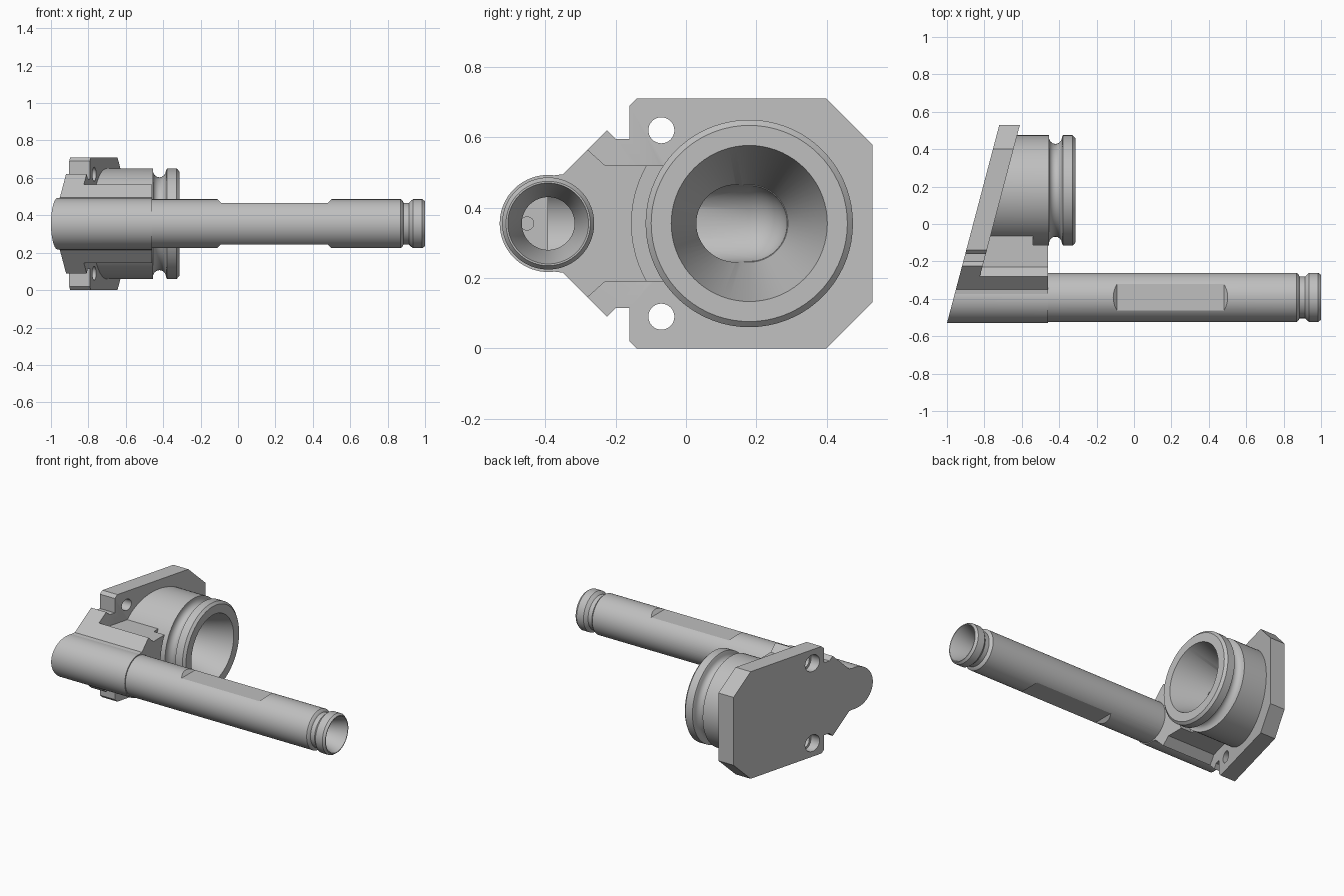
import bpy, bmesh
from math import sin, cos, pi
from mathutils import Matrix

old = bpy.data.objects.get("Cube")
if old:
    bpy.data.objects.remove(old, do_unlink=True)

MID = 0.355            # height of the mirror plane
TUBE_Y, CUP_Y = -0.392, 0.18
SLOPE = 0.264          # tilt of the mounting face

metal = bpy.data.materials.new("light_grey_metal")
grey = (0.52, 0.52, 0.52, 1)
metal.diffuse_color = grey
metal.use_nodes = True
metal.node_tree.nodes["Principled BSDF"].inputs["Base Color"].default_value = grey


def slant(off):
    """x of a plane parallel to the mounting face"""
    return lambda y, z: -0.86 + SLOPE * y + off


def flat(x):
    return lambda y, z: x


def finish(name, bm):
    bmesh.ops.recalc_face_normals(bm, faces=bm.faces)
    mesh = bpy.data.meshes.new(name)
    bm.to_mesh(mesh)
    bm.free()
    mesh.materials.append(metal)
    obj = bpy.data.objects.new(name, mesh)
    bpy.context.collection.objects.link(obj)
    return obj


def loft(name, rings):
    """solid from a row of matching rings with flat end caps"""
    bm = bmesh.new()
    loops = [[bm.verts.new(p) for p in ring] for ring in rings]
    n = len(loops[0])
    for a, b in zip(loops, loops[1:]):
        for i in range(n):
            j = (i + 1) % n
            bm.faces.new((a[i], a[j], b[j], b[i]))
    bm.faces.new(loops[0])
    bm.faces.new(loops[-1])
    return finish(name, bm)


def prism(name, outline, start, end):
    """extrude a (y, z) outline along x between two planes"""
    return loft(name, [[(f(y, z), y, z) for y, z in outline] for f in (start, end)])


def lathe(name, profile, cy, cz=MID, start=None, n=72):
    """turn an (x, radius) profile about an axis along x"""
    rings = []
    for k, (x, r) in enumerate(profile):
        ring = []
        for i in range(n):
            a = 2 * pi * i / n
            y, z = cy + r * cos(a), cz + r * sin(a)
            ring.append((start(y, z) if start and k == 0 else x, y, z))
        rings.append(ring)
    return loft(name, rings)


def mirrored(half):
    """close an upper half outline with its mirror image"""
    return half + [(y, 2 * MID - z) for y, z in reversed(half)]


def cut(obj, cutters):
    for c in cutters:
        mod = obj.modifiers.new("cut", 'BOOLEAN')
        mod.operation = 'DIFFERENCE'
        mod.solver = 'EXACT'
        mod.object = c
    bpy.context.view_layer.update()
    deps = bpy.context.evaluated_depsgraph_get()
    mesh = bpy.data.meshes.new_from_object(obj.evaluated_get(deps))
    obj.modifiers.clear()
    obj.data = mesh


# Slanted mounting plate with chamfered corners
plate = prism("mounting_plate", mirrored([
    (-0.39, 0.49), (-0.35, 0.495), (-0.225, 0.62), (-0.2, 0.595), (-0.16, 0.595),
    (-0.16, 0.69), (-0.14, 0.71), (0.4, 0.71), (0.53, 0.58)]), slant(0), slant(0.11))

# Connecting arm between tube and cup
arm = prism("connecting_arm", mirrored([
    (-0.39, 0.49), (-0.35, 0.495), (-0.28, 0.565), (-0.23, 0.52), (0.0, 0.52)]),
    slant(0.02), flat(-0.46))

# Sleeve around the tube root
sleeve = lathe("tube_sleeve", [(0, 0.138), (-0.46, 0.138)], TUBE_Y, start=slant(0))

# Cup with a rounded seal groove behind its rim
groove = [(-0.42 - 0.035 * cos(pi * i / 8), 0.285 - 0.037 * sin(pi * i / 8)) for i in range(9)]
cup = lathe("cup", [(0, 0.295), (-0.455, 0.295)] + groove +
            [(-0.38, 0.295), (-0.328, 0.295), (-0.313, 0.279)], CUP_Y, start=slant(0.05))

# Long tube with a ring groove near its end
tube = lathe("tube", [(-0.7, 0.131), (0.87, 0.131), (0.88, 0.122), (0.885, 0.112),
                      (0.915, 0.112), (0.925, 0.122), (0.935, 0.131), (0.985, 0.131),
                      (1.0, 0.12)], TUBE_Y)

# Cutters: cup cone, cross passage, tube bore, relief around the cup
cone = lathe("cone_cutter", [(-0.67, 0.11), (-0.313, 0.222), (-0.25, 0.242)], CUP_Y)
ball = [(0.11 * sin(a), 0.11 * cos(a)) for a in (pi / 2 * i / 10 for i in range(10))]
passage = lathe("passage_cutter", [(TUBE_Y - CUP_Y, 0.11)] + ball, 0, 0, n=64)
passage.data.transform(Matrix.Translation((-0.65, CUP_Y, MID)) @ Matrix.Rotation(pi / 2, 4, 'Z'))
bore = lathe("bore_cutter", [(-0.65, 0.075), (0.88, 0.075), (1.0, 0.115), (1.05, 0.13)], TUBE_Y)
relief = lathe("relief_cutter", [(-0.54, 0.335), (-0.3, 0.335)], CUP_Y)

# Cutters: wrench flats and stepped screw holes, above and below
flats, holes = [], []
for s in (1, -1):
    box = [(y, MID + s * h) for y, h in ((-0.6, 0.11), (-0.2, 0.11), (-0.2, 0.2), (-0.6, 0.2))]
    flats.append(prism("flat_cutter", box,
                       lambda y, z: 0.02 - abs(z - MID),
                       lambda y, z: 0.37 + abs(z - MID)))
    holes.append(lathe("hole_cutter", [(-1.1, 0.055), (-0.83, 0.055), (-0.83, 0.037),
                                       (-0.5, 0.037)], -0.07, MID + s * 0.265, n=32))

cut(plate, [passage] + holes)
cut(arm, [relief, cone, passage, bore])
cut(cup, [cone, passage])
cut(sleeve, [passage, bore])
cut(tube, [passage, bore] + flats)
for c in [cone, passage, bore, relief] + flats + holes:
    bpy.data.objects.remove(c, do_unlink=True)

# Small locating key inside the tube mouth
key = lathe("locating_key", [(0.78, 0.02), (0.86, 0.02)], TUBE_Y - 0.06, n=24)

# Smooth turned surfaces, keep machined edges sharp
for obj in (plate, arm, sleeve, cup, tube, key):
    bpy.ops.object.select_all(action='DESELECT')
    obj.select_set(True)
    bpy.context.view_layer.objects.active = obj
    bpy.ops.object.shade_smooth_by_angle(angle=pi / 7)
